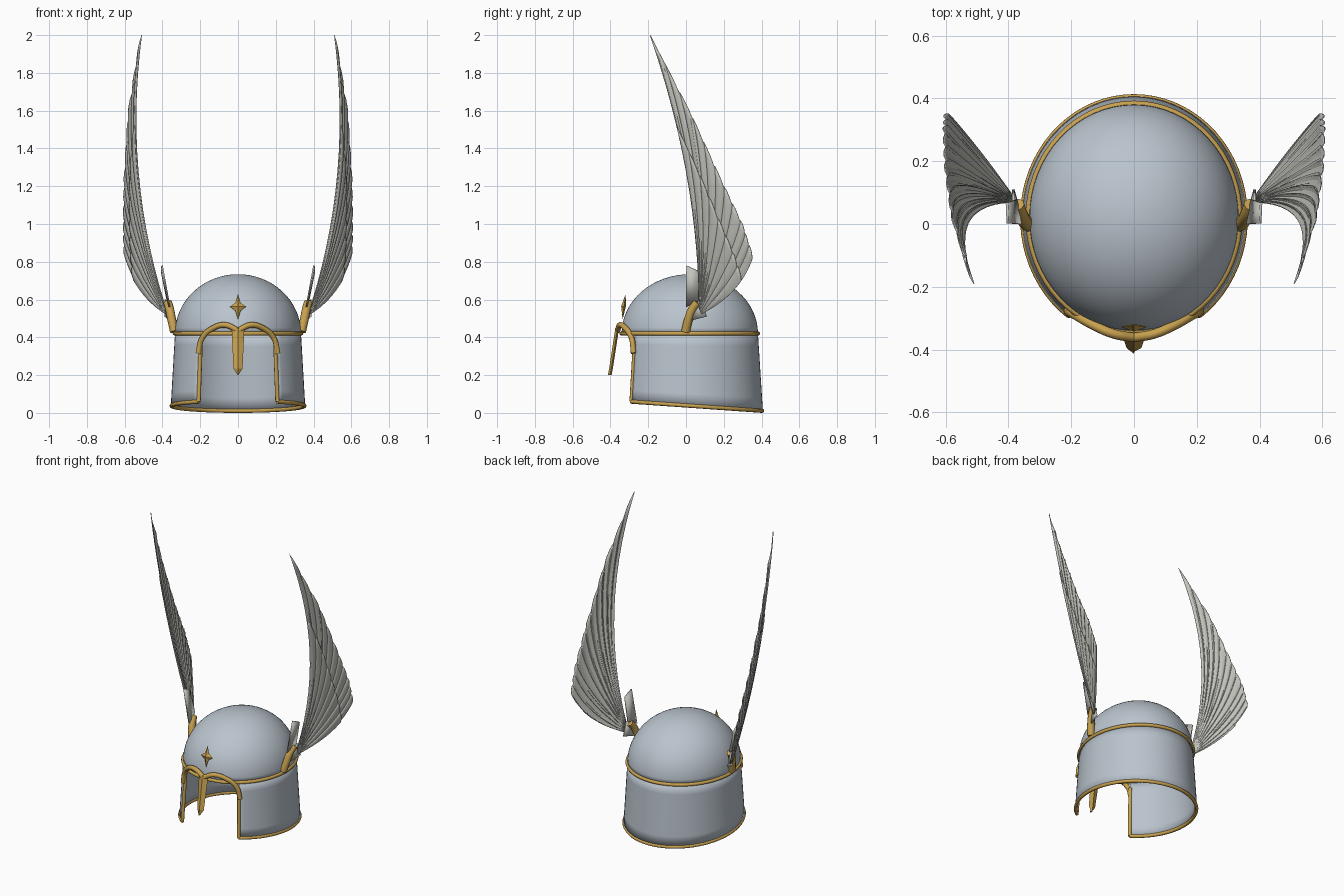
import bpy, bmesh, math
from mathutils import Vector

if "Cube" in bpy.data.objects:
    bpy.data.objects.remove(bpy.data.objects["Cube"])

def material(name, rgb):
    m = bpy.data.materials.new(name)
    m.diffuse_color = (*rgb, 1)
    m.use_nodes = True
    m.node_tree.nodes["Principled BSDF"].inputs["Base Color"].default_value = m.diffuse_color
    return m

STEEL = material("blue_grey_steel", (0.49, 0.55, 0.61))
GOLD = material("gold", (0.58, 0.36, 0.08))
FEATHER = material("pale_feather_grey", (0.55, 0.55, 0.51))

def finish(ob, mat, angle=35, thick=0):
    ob.data.materials.clear()
    ob.data.materials.append(mat)
    bpy.ops.object.select_all(action='DESELECT')
    ob.select_set(True)
    bpy.context.view_layer.objects.active = ob
    if thick:
        mod = ob.modifiers.new("thickness", 'SOLIDIFY')
        mod.thickness = thick
        mod.offset = 0
    bpy.ops.object.shade_smooth_by_angle(angle=math.radians(angle))
    return ob

def mesh(name, verts, faces, mat, angle=35, thick=0):
    me = bpy.data.meshes.new(name)
    me.from_pydata([tuple(v) for v in verts], [], faces)
    bm = bmesh.new()
    bm.from_mesh(me)
    bmesh.ops.remove_doubles(bm, verts=bm.verts, dist=1e-5)
    bmesh.ops.recalc_face_normals(bm, faces=bm.faces)
    bm.to_mesh(me)
    bm.free()
    ob = bpy.data.objects.new(name, me)
    bpy.context.collection.objects.link(ob)
    return finish(ob, mat, angle, thick)

def sheet(name, rows, mat, angle=35, thick=0):
    """Skin a grid of equally long point rows."""
    n = len(rows[0])
    faces = [(i*n+j, i*n+j+1, (i+1)*n+j+1, (i+1)*n+j)
             for i in range(len(rows)-1) for j in range(n-1)]
    return mesh(name, [p for r in rows for p in r], faces, mat, angle, thick)

def tube(name, pts, radius, mat, closed=False, smooth=False):
    cu = bpy.data.curves.new(name, 'CURVE')
    cu.dimensions = '3D'
    cu.bevel_depth = radius
    cu.bevel_resolution = 2
    cu.use_fill_caps = True
    if smooth:
        sp = cu.splines.new('BEZIER')
        sp.bezier_points.add(len(pts)-1)
        for b, p in zip(sp.bezier_points, pts):
            b.co = p
            b.handle_left_type = b.handle_right_type = 'AUTO'
        sp.resolution_u = 5
    else:
        sp = cu.splines.new('POLY')
        sp.points.add(len(pts)-1)
        for q, p in zip(sp.points, pts):
            q.co = (*p, 1)
    sp.use_cyclic_u = closed
    ob = bpy.data.objects.new(name, cu)
    bpy.context.collection.objects.link(ob)
    bpy.ops.object.select_all(action='DESELECT')
    ob.select_set(True)
    bpy.context.view_layer.objects.active = ob
    bpy.ops.object.convert(target='MESH')
    return finish(bpy.context.object, mat, 50)

CY, BAND = 0.02, 0.42

def oval(a, rx, ry, z):
    """Point on a helmet oval, angle measured from the front."""
    return Vector((rx*math.sin(a), CY - ry*math.cos(a), z))

# dome
dome = []
for i in range(17):
    h = math.pi/2*i/16
    dome.append([oval(math.tau*j/64, 0.33*math.cos(h), 0.357*math.cos(h),
                      BAND+0.31*math.sin(h)) for j in range(65)])
sheet("dome", dome, STEEL, 60, 0.008)

# cheek and neck wall, open at the face
A0 = 0.633
angles = [A0+(math.tau-2*A0)*j/56 for j in range(57)]
def hem(a):
    p = oval(a, 0.352, 0.383, 0)
    p.z = 0.011+(0.403-p.y)*0.07
    return p
wall = [[oval(a, 0.33, 0.357, BAND).lerp(hem(a), i/6) for a in angles] for i in range(7)]
sheet("neck_wall", wall, STEEL, 60, 0.008)

# gold trims
tube("dome_band", [oval(math.tau*j/64, 0.335, 0.362, BAND) for j in range(64)], 0.011, GOLD, True)
tube("hem_trim", [hem(a) for a in angles], 0.011, GOLD)
for s, side in ((1, "right"), (-1, "left")):
    a = A0*s
    tube("face_edge_"+side, [oval(a, 0.333, 0.36, 0.38), hem(a)], 0.011, GOLD)
    brow = [(0.21, -0.278, 0.315), (0.19, -0.288, 0.395), (0.13, -0.322, 0.45),
            (0.065, -0.35, 0.465), (0, -0.362, 0.435)]
    tube("brow_"+side, [(s*x, y, z) for x, y, z in brow], 0.015, GOLD, smooth=True)

# nose guard: ridged tapering bar
bars = []
for w, y, z in ((0.034, -0.362, 0.45), (0.024, -0.395, 0.235), (0.002, -0.402, 0.20)):
    bars.append([(-w, y, z), (0, y-0.012, z), (w, y, z), (0, y+0.008, z), (-w, y, z)])
sheet("nose_guard", bars, GOLD, 20)

# four-pointed brow star
star = [(0, -0.343, 0.565), (0, -0.318, 0.565)]
for i in range(8):
    a = math.pi*i/4
    rx, rz = (0.042, 0.068) if i % 2 == 0 else (0.02, 0.03)
    z = 0.562+rz*math.cos(a)
    star.append((rx*math.sin(a), -0.328+(z-0.56)*0.12, z))
mesh("brow_star", star, [(c, 2+i, 2+(i+1) % 8) for c in (0, 1) for i in range(8)], GOLD, 10)

# wings: feathers fan out from one root to a curved trailing edge
ROOT = Vector((0.37, 0.07, 0.52))
C_LEAD, C_LOW = Vector((0.61, 0.0725, 1.24)), Vector((0.535, 0.29, 0.625))
TIPS = [Vector(p) for p in ((0.51, -0.19, 2.0), (0.575, 0.02, 1.6), (0.597, 0.18, 1.25),
                            (0.602, 0.30, 1.0), (0.598, 0.355, 0.83))]

def fan(w, t):
    """w: 0 leading edge .. 1 lowest feather; t: root .. tip"""
    w = min(max(w, 0), 1)
    k = min(int(w*4), 3)
    tip = TIPS[k].lerp(TIPS[k+1], w*4-k)
    c = C_LEAD.lerp(C_LOW, w)
    return ROOT*(1-t)**2 + c*2*t*(1-t) + tip*t*t

def feather_layer(name, s, count, reach, lift):
    verts, faces = [], []
    for k in range(count):
        cross = (0, 0.3, 0.65, 1.0, 1.2)       # last strip tucks under its neighbour
        ridge = (0.0, 0.006, 0.007, 0.002, -0.004)
        base, n, steps = len(verts), len(cross), 14
        for i in range(steps+1):
            t = 0.04+0.96*i/steps
            for c, r in zip(cross, ridge):
                end = reach-(0.05*(c-0.4)**2 if k else 0)
                p = fan((k+c)/count, t*end)
                p.x += r*min(1, t*3)+lift
                verts.append((s*p.x, p.y, p.z))
        faces += [(base+i*n+j, base+i*n+j+1, base+(i+1)*n+j+1, base+(i+1)*n+j)
                  for i in range(steps) for j in range(n-1)]
    mesh(name, verts, faces, FEATHER, 20, 0.004)

for s, side in ((1, "right"), (-1, "left")):
    feather_layer("long_feathers_"+side, s, 11, 1.0, 0)
    feather_layer("covert_feathers_"+side, s, 8, 0.68, 0.007)
    # root plates and gold clasp
    plates = [(0.362, 0.0, 0.56), (0.402, 0.002, 0.78), (0.405, 0.068, 0.75), (0.375, 0.078, 0.60),
              (0.37, 0.04, 0.56), (0.385, 0.075, 0.60), (0.385, 0.11, 0.51), (0.362, 0.03, 0.49)]
    mesh("wing_root_plate_"+side, [(s*x, y, z) for x, y, z in plates],
         [(0, 1, 2, 3), (4, 5, 6, 7)], FEATHER, 20, 0.008)
    tube("wing_clasp_"+side, [(s*0.337, -0.002, 0.43), (s*0.35, 0.012, 0.49),
                              (s*0.362, 0.035, 0.55), (s*0.372, 0.062, 0.585)], 0.023, GOLD, smooth=True)
